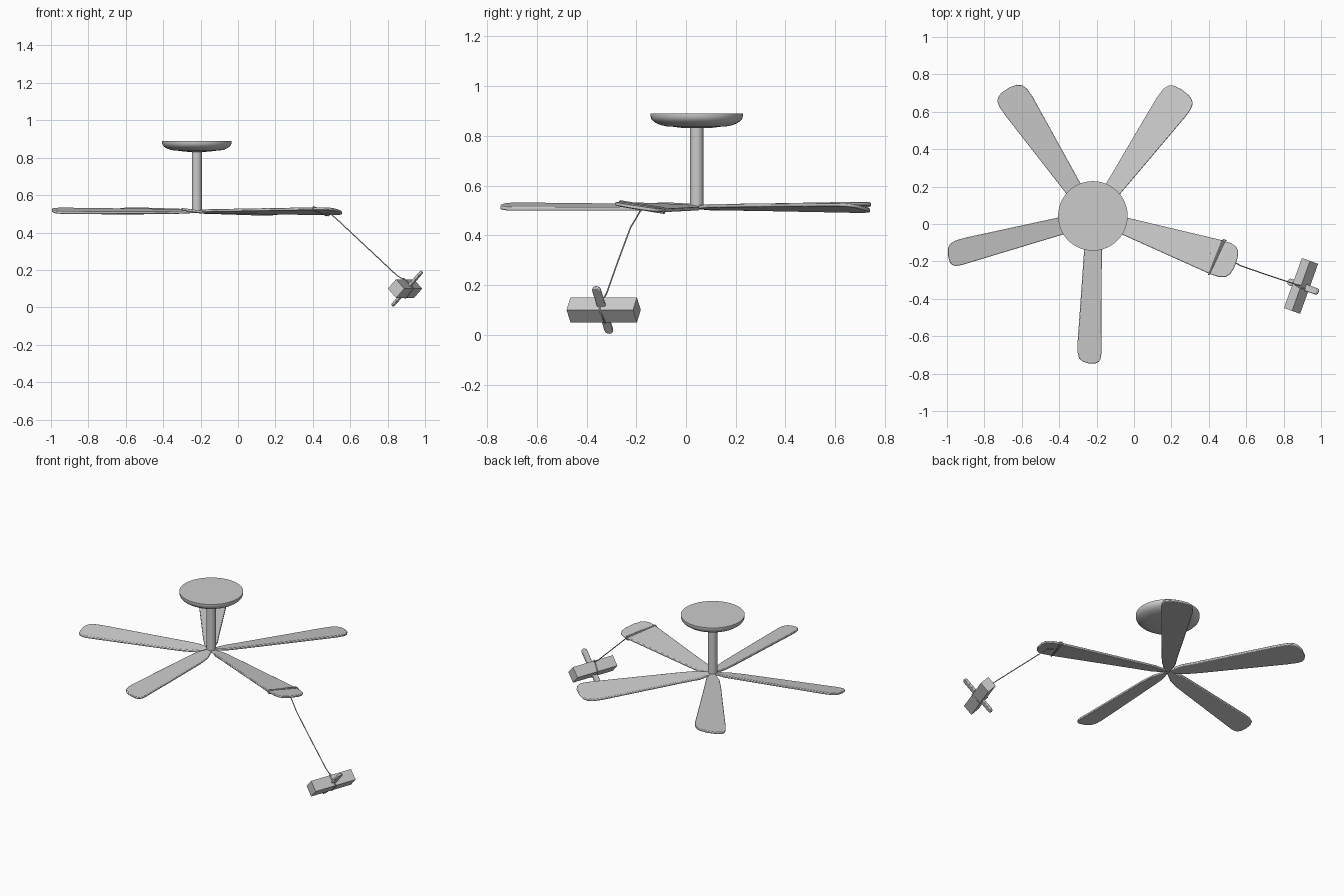
import bpy, bmesh, math
from mathutils import Vector, Matrix

if "Cube" in bpy.data.objects:
    bpy.data.objects.remove(bpy.data.objects["Cube"])

HUB = Vector((-0.22, 0.043, 0.513))
PITCH = 0.15


def make_object(name, bm, angle=35):
    bmesh.ops.recalc_face_normals(bm, faces=bm.faces)
    mesh = bpy.data.meshes.new(name)
    bm.to_mesh(mesh)
    bm.free()
    ob = bpy.data.objects.new(name, mesh)
    bpy.context.collection.objects.link(ob)
    bpy.ops.object.select_all(action='DESELECT')
    ob.select_set(True)
    bpy.context.view_layer.objects.active = ob
    bpy.ops.object.shade_smooth_by_angle(angle=math.radians(angle))
    return ob


def lathe(name, profile, steps=48):
    bm = bmesh.new()
    rings = []
    for r, z in profile:
        rings.append([bm.verts.new((HUB.x + r * math.cos(2 * math.pi * i / steps),
                                    HUB.y + r * math.sin(2 * math.pi * i / steps), z))
                      for i in range(steps)])
    for a, b in zip(rings, rings[1:]):
        for i in range(steps):
            j = (i + 1) % steps
            bm.faces.new((a[i], a[j], b[j], b[i]))
    bm.faces.new(rings[0])
    bm.faces.new(rings[-1])
    return make_object(name, bm)


def rope(name, points, closed=False, radius=0.003):
    cu = bpy.data.curves.new(name, 'CURVE')
    cu.dimensions = '3D'
    cu.bevel_depth = radius
    cu.bevel_resolution = 2
    cu.use_fill_caps = True
    sp = cu.splines.new('POLY')
    sp.points.add(len(points) - 1)
    for p, co in zip(sp.points, points):
        p.co = (*co, 1)
    sp.use_cyclic_u = closed
    ob = bpy.data.objects.new(name, cu)
    bpy.context.collection.objects.link(ob)
    return ob


def on_blade(angle, s, t, h=0.0):
    a = math.radians(angle)
    return HUB + Vector((s * math.cos(a) - t * math.sin(a),
                         s * math.sin(a) + t * math.cos(a), h - PITCH * t))


# Ceiling canopy and down rod
dome = [(0.1 + 0.086 * math.cos(a), 0.88 - 0.043 * math.sin(a))
        for a in [math.radians(15 * k) for k in range(7)]]
lathe("canopy", [(0.186, 0.89)] + dome + [(0.06, 0.832), (0.02, 0.831)])
lathe("down_rod", [(0.027, 0.84), (0.027, 0.512)], 32)

# Fan blades: angle, widths of both edges at the tip, length factor
blades = [("right", -18, -0.102, 0.090, 0.992),
          ("back_right", 53, -0.076, 0.108, 1.017),
          ("back_left", 125, -0.102, 0.075, 1.01),
          ("left", 197, -0.089, 0.046, 0.99),
          ("front", 270, -0.082, 0.046, 0.972)]
for label, ang, n, p, k in blades:
    outline = [(0, -0.008), (0.09, -0.038), (0.18, -0.046), (0.70, n), (0.75, n),
               (0.782, n * 0.9), (0.8, n * 0.68), (0.811, n * 0.3), (0.812, p * 0.3),
               (0.802, p * 0.7), (0.785, p * 0.9), (0.755, p), (0.70, p),
               (0.18, 0.048), (0.09, 0.04), (0, 0.008)]
    bm = bmesh.new()
    low = [bm.verts.new(on_blade(ang, s * k, t, -0.007)) for s, t in outline]
    high = [bm.verts.new(on_blade(ang, s * k, t, 0.007)) for s, t in outline]
    bm.faces.new(low)
    bm.faces.new(high)
    for i in range(len(outline)):
        j = (i + 1) % len(outline)
        bm.faces.new((low[i], low[j], high[j], high[i]))
    bm.normal_update()
    blade = make_object(label + "_blade", bm)
    bev = blade.modifiers.new("round_edge", 'BEVEL')
    bev.width = 0.004
    bev.segments = 2
    bev.angle_limit = math.radians(50)

# Rope looped round the right blade
for i, ds in enumerate((0.0, 0.012)):
    loop = [(0.685, -0.106, 0), (0.688, -0.1, 0.010), (0.70, 0.09, 0.010),
            (0.705, 0.096, 0), (0.70, 0.09, -0.010), (0.69, -0.1, -0.010)]
    rope(f"blade_rope_loop_{i + 1}",
         [on_blade(-18, s + ds * (0.5 + 5 * t), t, h) for s, t, h in loop], True, 0.0035)

# Hanging rope
rope("hanging_rope", [(0.41, -0.155, 0.517), (0.455, -0.17, 0.510), (0.50, -0.185, 0.496),
                      (0.535, -0.203, 0.465), (0.57, -0.223, 0.432), (0.72, -0.275, 0.292),
                      (0.85, -0.318, 0.17), (0.875, -0.326, 0.155), (0.893, -0.33, 0.151)])

# Diamond-set block at the rope end
C = Vector((0.893, -0.331, 0.10))
L = Vector((0.338, 0.941, 0)).normalized()
W = Vector((L.y, -L.x, 0))
Z = Vector((0, 0, 1))
diamond = [W * 0.046, Z * 0.05, W * -0.046, Z * -0.05]
bm = bmesh.new()
ends = [[bm.verts.new(C + L * e + d) for d in diamond] for e in (-0.142, 0.142)]
for e in ends:
    bm.faces.new(e)
for i in range(4):
    j = (i + 1) % 4
    bm.faces.new((ends[0][i], ends[0][j], ends[1][j], ends[1][i]))
make_object("hanging_block", bm, 20)

# Rope tied round the block
rope("block_rope_loop", [C + d * 1.05 + L * o for d, o in
                         zip(diamond, (0.0, -0.012, 0.0, 0.006))], True, 0.0035)

# Flat rounded peg through the block
D = (W * 0.66 + Z * 0.72).normalized()
T = D.cross(L)
bm = bmesh.new()
half, rad = 0.108, 0.018
outline = []
for sign in (1, -1):
    for k in range(9):
        a = math.pi * k / 8
        outline.append(sign * (D * (half + rad * math.sin(a)) + L * rad * math.cos(a)))
P = C + W * 0.012
front = [bm.verts.new(P + o + T * 0.007) for o in outline]
back = [bm.verts.new(P + o - T * 0.007) for o in outline]
bm.faces.new(front)
bm.faces.new(back)
for i in range(len(outline)):
    j = (i + 1) % len(outline)
    bm.faces.new((front[i], front[j], back[j], back[i]))
peg = make_object("block_peg", bm)
bev = peg.modifiers.new("round_edge", 'BEVEL')
bev.width = 0.004
bev.segments = 2
bev.angle_limit = math.radians(50)
